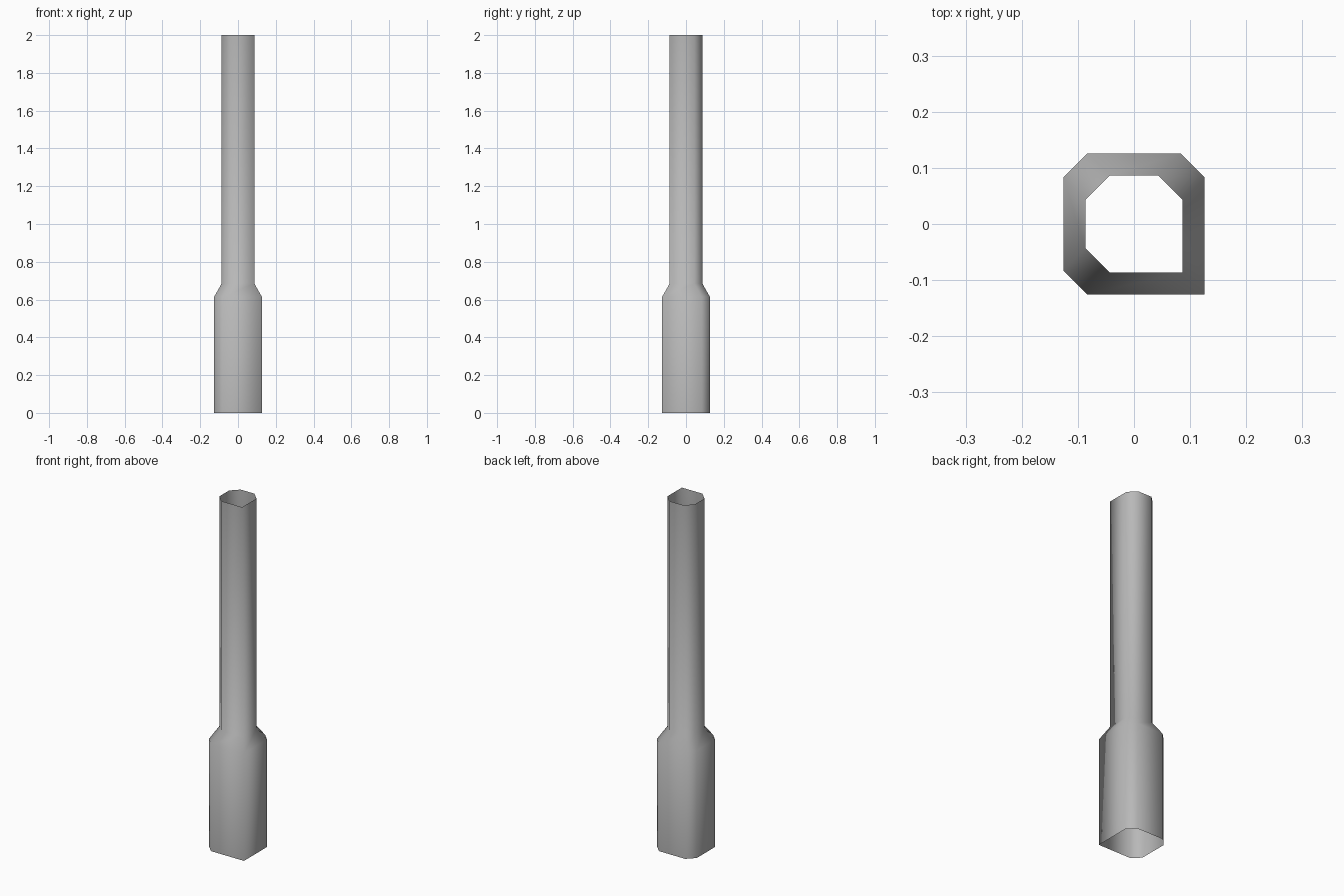
import bpy
import bmesh

if "Cube" in bpy.data.objects:
    bpy.data.objects.remove(bpy.data.objects["Cube"])

CHAMFER = 0.043
# half-width and height of each cross-section
SECTIONS = [(0.126, 0.0), (0.126, 0.615), (0.0865, 0.685), (0.0865, 2.0)]


def outline(h):
    # square with three cut corners; the front right corner stays sharp
    k = h - CHAMFER
    return [(h, -h), (h, k), (k, h), (-k, h), (-h, k), (-h, -k), (-k, -h)]


# Open stepped pipe: wide base sleeve, sloped shoulder, narrow shaft
bm = bmesh.new()
rings = [[bm.verts.new((x, y, z)) for x, y in outline(h)] for h, z in SECTIONS]
for low, high in zip(rings, rings[1:]):
    n = len(low)
    for i in range(n):
        j = (i + 1) % n
        bm.faces.new((low[i], low[j], high[j], high[i])).smooth = True

mesh = bpy.data.meshes.new("stepped_pipe")
bm.to_mesh(mesh)
bm.free()
pipe = bpy.data.objects.new("stepped_pipe", mesh)
bpy.context.collection.objects.link(pipe)

# Darker grey surface
grey = bpy.data.materials.new("dark_grey")
grey.diffuse_color = (0.48, 0.48, 0.48, 1)
grey.use_nodes = True
grey.node_tree.nodes["Principled BSDF"].inputs["Base Color"].default_value = grey.diffuse_color
mesh.materials.append(grey)
